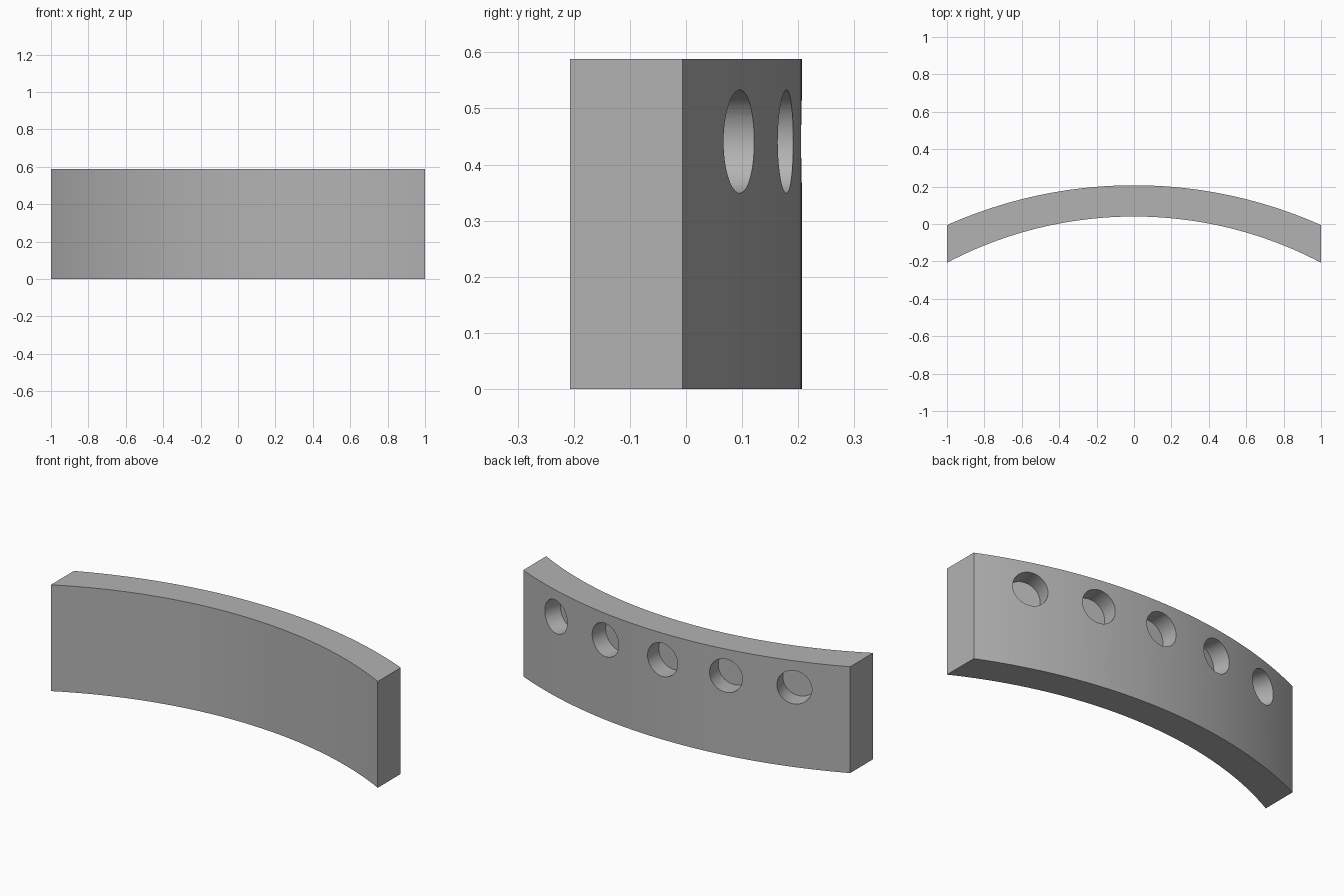
import bpy
import bmesh
from math import sin, cos, asin
from mathutils import Matrix, Vector

default = bpy.data.objects.get("Cube")
if default:
    bpy.data.objects.remove(default, do_unlink=True)

HEIGHT = 0.588
SEGMENTS = 56
HOLE_RADIUS = 0.092
HOLE_DEPTH = 0.1
HOLE_Z = 0.441
HOLE_STEP = 0.151  # radians between neighbouring holes

grey = bpy.data.materials.new("plain_grey")
grey.use_nodes = True
colour = (0.45, 0.45, 0.45, 1)
grey.diffuse_color = colour
grey.node_tree.nodes["Principled BSDF"].inputs["Base Color"].default_value = colour


def arc_circle(crown_y, end_y):
    """Radius and centre of an arc through its crown and its ends at x = +-1."""
    rise = crown_y - end_y
    radius = (1 + rise * rise) / (2 * rise)
    return radius, crown_y - radius


def arc_points(crown_y, end_y):
    radius, centre = arc_circle(crown_y, end_y)
    half = asin(1 / radius)
    angles = [half * (2 * i / SEGMENTS - 1) for i in range(SEGMENTS + 1)]
    return [(radius * sin(a), centre + radius * cos(a)) for a in angles]


def make_object(name, bm):
    bmesh.ops.recalc_face_normals(bm, faces=bm.faces)
    mesh = bpy.data.meshes.new(name)
    bm.to_mesh(mesh)
    bm.free()
    mesh.materials.append(grey)
    obj = bpy.data.objects.new(name, mesh)
    bpy.context.scene.collection.objects.link(obj)
    return obj


# Curved block: plan profile pulled up to full height
OUTER = (0.207, -0.006)
INNER = (0.04, -0.207)
profile = arc_points(*OUTER) + arc_points(*INNER)[::-1]
bm = bmesh.new()
base = bm.faces.new([bm.verts.new((x, y, 0)) for x, y in profile])
pulled = bmesh.ops.extrude_face_region(bm, geom=[base], use_keep_orig=True)
top = [v for v in pulled["geom"] if isinstance(v, bmesh.types.BMVert)]
bmesh.ops.translate(bm, verts=top, vec=(0, 0, HEIGHT))
block = make_object("curved_block", bm)

# Cutters for five blind holes, each square to the convex back
radius, centre = arc_circle(*OUTER)
bm = bmesh.new()
overshoot = 0.1
for i in range(-2, 3):
    a = i * HOLE_STEP
    direction = Vector((sin(a), cos(a), 0))
    middle = radius + (overshoot - HOLE_DEPTH) / 2
    spot = direction * middle + Vector((0, centre, HOLE_Z))
    turn = direction.to_track_quat("Z", "Y").to_matrix().to_4x4()
    bmesh.ops.create_cone(bm, cap_ends=True, segments=48,
                          radius1=HOLE_RADIUS, radius2=HOLE_RADIUS,
                          depth=HOLE_DEPTH + overshoot,
                          matrix=Matrix.Translation(spot) @ turn)
cutter = make_object("hole_cutter", bm)
cutter.hide_render = True
cutter.hide_set(True)

cut = block.modifiers.new("blind_holes", "BOOLEAN")
cut.operation = "DIFFERENCE"
cut.solver = "EXACT"
cut.object = cutter

# Apply the cut and drop the helper
bpy.context.view_layer.objects.active = block
block.select_set(True)
bpy.ops.object.modifier_apply(modifier=cut.name)
bpy.data.objects.remove(cutter, do_unlink=True)
bpy.ops.object.shade_smooth_by_angle()
